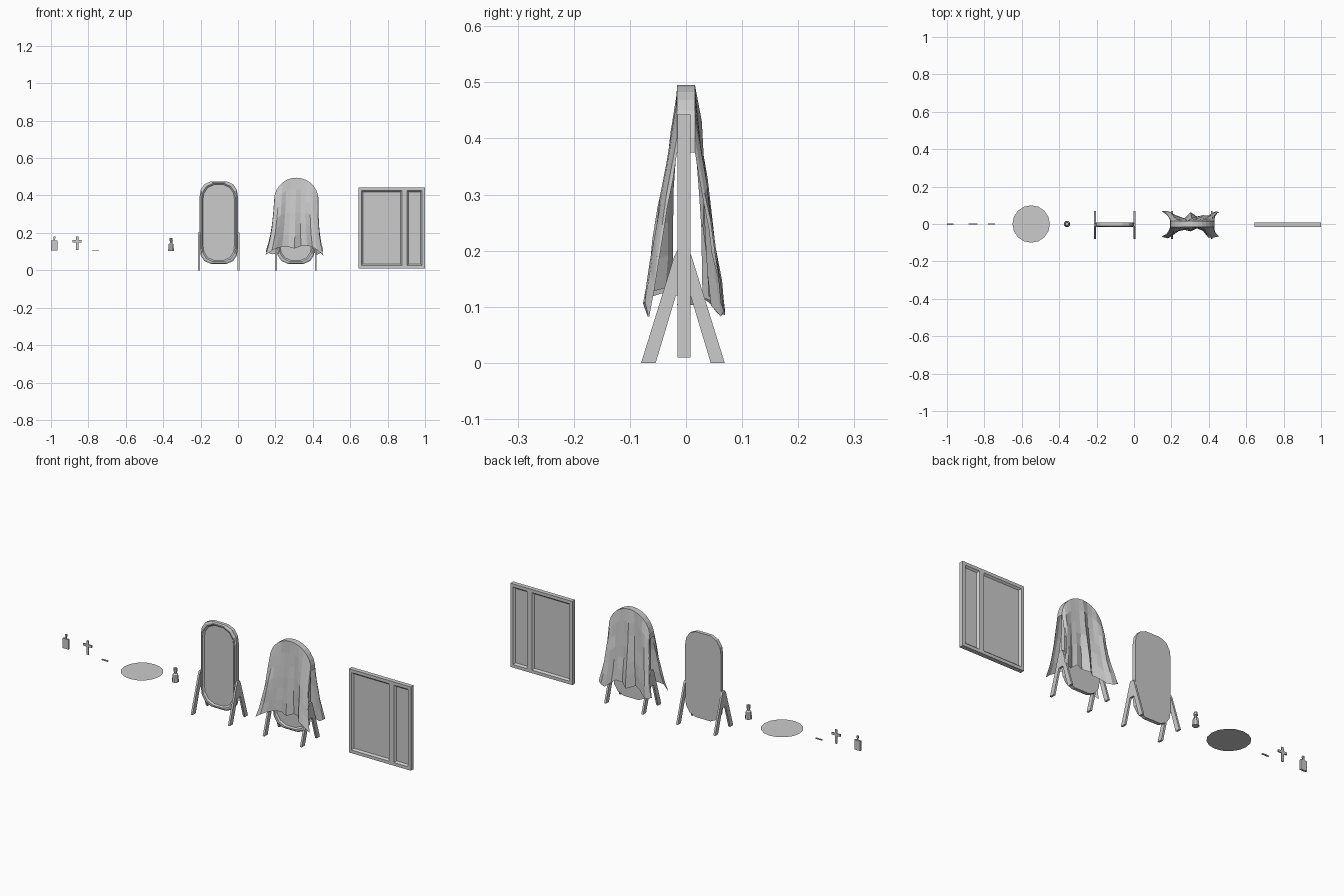
import bpy, math, random

if "Cube" in bpy.data.objects:
    bpy.data.objects.remove(bpy.data.objects["Cube"])

random.seed(4)


def make(name, verts, faces):
    me = bpy.data.meshes.new(name)
    me.from_pydata(verts, [], faces)
    me.validate()
    ob = bpy.data.objects.new(name, me)
    bpy.context.collection.objects.link(ob)
    return ob


def loft(name, loops, cap_start=True, cap_end=True):
    """Bridge equal-length loops into one surface."""
    n = len(loops[0])
    verts = [p for lp in loops for p in lp]
    faces = []
    for k in range(len(loops) - 1):
        a, b = k * n, (k + 1) * n
        faces += [(a + i, a + (i + 1) % n, b + (i + 1) % n, b + i) for i in range(n)]
    if cap_start:
        faces.append(tuple(range(n - 1, -1, -1)))
    if cap_end:
        faces.append(tuple(range(len(verts) - n, len(verts))))
    return make(name, verts, faces)


def rect(x0, x1, z0, z1, y, inset=0.0):
    x0, x1, z0, z1 = x0 + inset, x1 - inset, z0 + inset, z1 - inset
    return [(x0, y, z0), (x0, y, z1), (x1, y, z1), (x1, y, z0)]


def box(name, x0, x1, y0, y1, z0, z1):
    return loft(name, [rect(x0, x1, z0, z1, y1), rect(x0, x1, z0, z1, y0)])


def circle(x, z, r, n, turn=0.0):
    return [(x + r * math.cos(turn + 2 * math.pi * i / n),
             r * math.sin(turn + 2 * math.pi * i / n), z) for i in range(n)]


def lerp_list(pts, u):
    """Piecewise linear curve through (u, value) points."""
    for (a, va), (b, vb) in zip(pts, pts[1:]):
        if u <= b:
            return va + (vb - va) * (u - a) / (b - a)
    return pts[-1][1]


# standing mirror: bevelled frame, glass and A-shaped legs
QUARTER = [(0.102, 0.14), (0.097, 0.175), (0.077, 0.205), (0.042, 0.221)]


def oval(cx, y, inset):
    q = [(x - inset, z - inset) for x, z in QUARTER]
    half = q + [(-x, z) for x, z in reversed(q)]
    full = half + [(-x, -z) for x, z in half]
    return [(cx + x, y, 0.255 + z) for x, z in full]


def mirror(prefix, cx):
    loft(prefix + "_frame", [oval(cx, 0.008, 0), oval(cx, -0.010, 0), oval(cx, -0.015, 0.006),
                             oval(cx, -0.015, 0.012), oval(cx, -0.008, 0.018)], True, False)
    loft(prefix + "_glass", [oval(cx, -0.008, 0.018)], False, True)
    prof = [(-0.08, 0), (-0.054, 0), (-0.018, 0.12), (0.008, 0.12), (0.044, 0), (0.069, 0),
            (0.010, 0.19), (0.004, 0.203), (-0.014, 0.203), (-0.021, 0.19)]
    for side, label in ((-1, "left"), (1, "right")):
        x = cx + side * 0.1065
        a = [(x - 0.005, y, z) for y, z in prof]
        b = [(x + 0.005, y, z) for y, z in prof]
        loft(prefix + "_leg_" + label, [b, a])


mirror("mirror", -0.103)
mirror("covered_mirror", 0.309)

# draped cloth over the second mirror
CX, COLS, ROWS = 0.312, 14, 6
FRONT_Y = [(-1, 0.052), (-0.75, 0.062), (-0.45, 0.024), (-0.1, 0.010), (0.05, 0.030),
           (0.2, 0.006), (0.4, 0.014), (0.65, 0.062), (1, 0.050)]
BACK_Y = [(-1, 0.052), (-0.8, 0.055), (-0.5, 0.030), (-0.2, 0.012), (-0.08, 0.053),
          (0.08, 0.042), (0.15, 0.018), (0.35, 0.034), (0.6, 0.026), (0.85, 0.054), (1, 0.046)]
FRONT_Z = [(-1, 0.082), (-0.7, 0.115), (-0.3, 0.13), (0.1, 0.112), (0.3, 0.14), (0.7, 0.12), (1, 0.08)]
BACK_Z = [(-1, 0.10), (-0.7, 0.08), (-0.3, 0.12), (0, 0.105), (0.4, 0.13), (0.8, 0.08), (1, 0.105)]
verts, faces = [], []
for j in range(-ROWS, ROWS + 2):
    front = j <= 0
    t = (-j if front else j - 1) / ROWS
    sign = -1 if front else 1
    for i in range(COLS + 1):
        ang = (i / COLS * 2 - 1) * math.pi / 2
        u = math.sin(ang)
        top = 0.375 + 0.12 * math.cos(ang)
        hem = lerp_list(FRONT_Z if front else BACK_Z, u)
        width = 0.119 + 0.008 * t + 0.027 * t ** 3
        y = 0.016 + lerp_list(FRONT_Y if front else BACK_Y, u) * t ** 0.9
        if 0 < t < 1:
            y += random.uniform(-0.003, 0.003)
        verts.append((CX - 0.010 * t + u * width, sign * y, top + (hem - top) * t))
n = COLS + 1
for j in range(2 * ROWS + 1):
    for i in range(COLS):
        a = j * n + i
        faces.append((a, a + 1, a + n + 1, a + n))
make("draped_cloth", verts, faces)

# two-panel framed board, same on both sides
Y0, Y1, Z0, Z1 = -0.015, 0.008, 0.01, 0.443
PANELS = [(0.66, 0.876), (0.904, 0.984)]
PZ0, PZ1 = 0.026, 0.427
box("board_rail_bottom", 0.645, 1.0, Y0, Y1, Z0, PZ0)
box("board_rail_top", 0.645, 1.0, Y0, Y1, PZ1, Z1)
for label, x0, x1 in (("left", 0.645, 0.66), ("middle", 0.876, 0.904), ("right", 0.984, 1.0)):
    box("board_stile_" + label, x0, x1, Y0, Y1, PZ0, PZ1)
for k, (x0, x1) in enumerate(PANELS):
    loft("board_panel_front_%d" % k, [rect(x0, x1, PZ0, PZ1, Y0), rect(x0, x1, PZ0, PZ1, -0.006, 0.008)],
         False, True)
    loft("board_panel_back_%d" % k, [rect(x0, x1, PZ0, PZ1, -0.001, 0.008), rect(x0, x1, PZ0, PZ1, Y1)],
         True, False)

# small bottle with stopper
loft("bottle", [circle(-0.358, z, r, 8, math.pi / 8) for z, r in
                ((0.103, 0.017), (0.128, 0.015), (0.141, 0.013), (0.147, 0.007), (0.157, 0.007))])
loft("bottle_stopper", [circle(-0.358, z, r, 8, math.pi / 8) for z, r in ((0.157, 0.010), (0.173, 0.009))])

# flat disc
loft("flat_disc", [circle(-0.55, 0.103, 0.1, 16)], False, True)

# short stick
box("short_stick", -0.78, -0.743, -0.003, 0.003, 0.102, 0.107)

# cross
box("cross_upright", -0.866, -0.854, -0.003, 0.003, 0.108, 0.18)
box("cross_arm_left", -0.884, -0.866, -0.003, 0.003, 0.149, 0.161)
box("cross_arm_right", -0.854, -0.836, -0.003, 0.003, 0.149, 0.161)

# flat flask with neck
box("flask_body", -1.0, -0.966, -0.006, 0.004, 0.107, 0.158)
box("flask_neck", -0.986, -0.979, -0.004, 0.002, 0.158, 0.17)
box("flask_cap", -0.987, -0.977, -0.005, 0.003, 0.17, 0.18)
